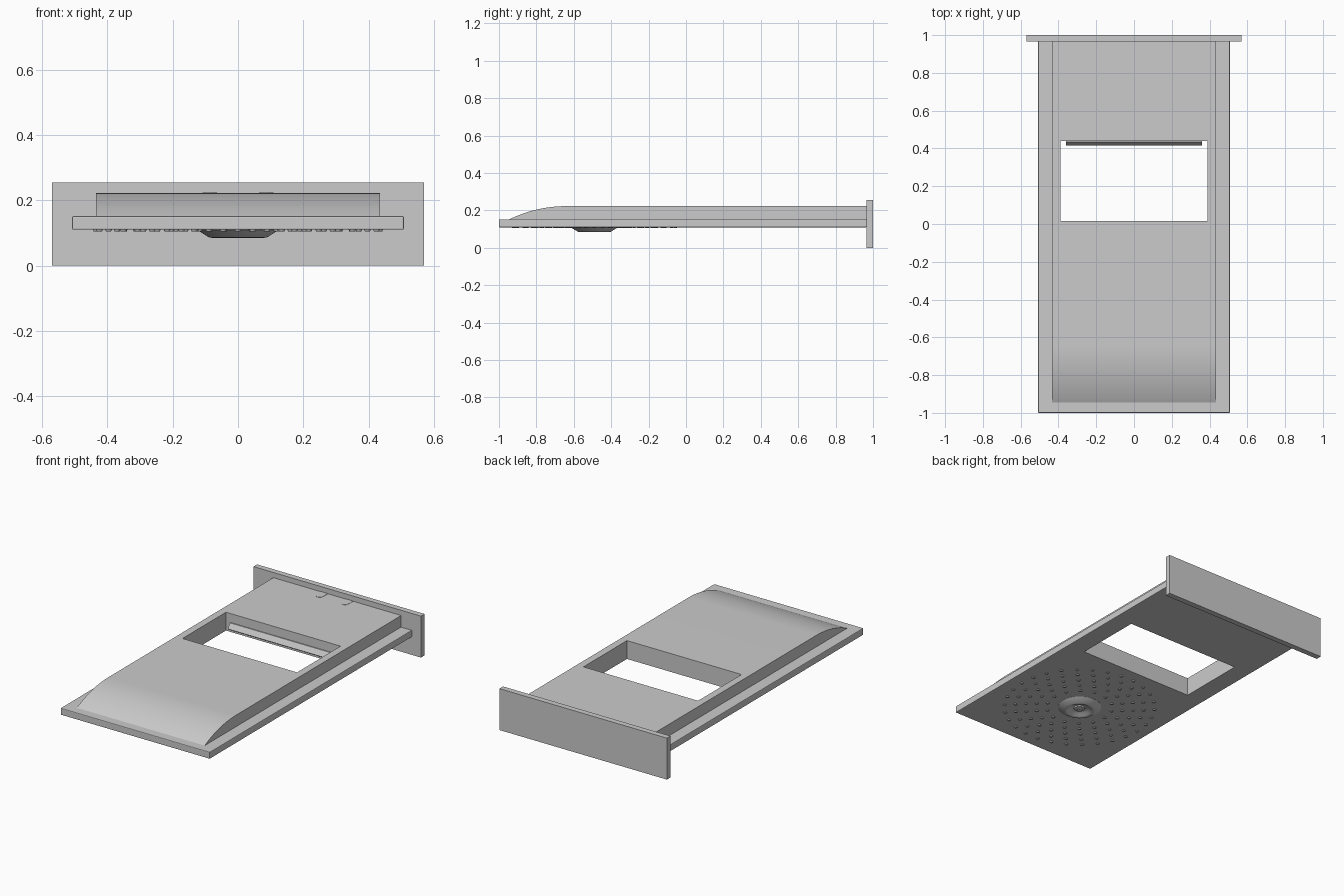
import bpy, bmesh, math

if "Cube" in bpy.data.objects:
    bpy.data.objects.remove(bpy.data.objects["Cube"])

def make_object(name, bm, smooth=False):
    bmesh.ops.recalc_face_normals(bm, faces=bm.faces[:])
    mesh = bpy.data.meshes.new(name)
    bm.to_mesh(mesh)
    bm.free()
    obj = bpy.data.objects.new(name, mesh)
    bpy.context.collection.objects.link(obj)
    bpy.ops.object.select_all(action='DESELECT')
    bpy.context.view_layer.objects.active = obj
    obj.select_set(True)
    if smooth:
        bpy.ops.object.shade_smooth_by_angle(angle=math.radians(30))
    return obj

def prism(name, profile, half_width, smooth=False):
    """Extrude a (y, z) profile across x."""
    bm = bmesh.new()
    face = bm.faces.new([bm.verts.new((-half_width, y, z)) for y, z in profile])
    ext = bmesh.ops.extrude_face_region(bm, geom=[face])
    verts = [g for g in ext['geom'] if isinstance(g, bmesh.types.BMVert)]
    bmesh.ops.translate(bm, verts=verts, vec=(2 * half_width, 0, 0))
    return make_object(name, bm, smooth)

def box(name, half_width, y0, y1, z0, z1):
    return prism(name, [(y0, z0), (y1, z0), (y1, z1), (y0, z1)], half_width)

def apply_modifier(obj, kind, **settings):
    mod = obj.modifiers.new(kind, kind)
    for key, value in settings.items():
        setattr(mod, key, value)
    bpy.ops.object.select_all(action='DESELECT')
    bpy.context.view_layer.objects.active = obj
    obj.select_set(True)
    bpy.ops.object.modifier_apply(modifier=mod.name)

# Wall plate at the back
box("wall_plate", 0.57, 0.965, 1.0, 0.0, 0.255)

# Thin lower slab with softened edges
slab = box("spray_slab", 0.508, -1.0, 0.967, 0.11, 0.152)
apply_modifier(slab, 'BEVEL', width=0.004, segments=2)

# Raised hood, its front sloping down in an arc
HOOD_TOP, ARC_START, ARC_END = 0.223, -0.95, -0.64
run, rise = ARC_END - ARC_START, HOOD_TOP - 0.15
radius = (run ** 2 + rise ** 2) / (2 * rise)
sweep = math.asin(run / radius)
profile = [(0.967, 0.15)]
for i in range(17):
    a = sweep * (1 - i / 16)
    profile.append((ARC_END - radius * math.sin(a),
                    HOOD_TOP - radius * (1 - math.cos(a))))
profile.append((0.967, HOOD_TOP))
hood = prism("hood", profile, 0.435, smooth=True)

# Rectangular waterfall window through hood and slab
cutter = box("window_cutter", 0.39, 0.017, 0.44, 0.0, 0.4)
cutter.hide_render = True
for part in (slab, hood):
    apply_modifier(part, 'BOOLEAN', operation='DIFFERENCE', object=cutter, solver='EXACT')
bpy.data.objects.remove(cutter)

# Sloping spout lip on the window's back wall
prism("waterfall_lip", [(0.442, 0.168), (0.434, 0.168), (0.416, 0.137),
                        (0.422, 0.132), (0.442, 0.155)], 0.36)

# Central spray boss: lathed cone with a dished face and button
CY = -0.49
bm = bmesh.new()
section = [(0.0, 0.112), (0.125, 0.112), (0.125, 0.109), (0.088, 0.086), (0.078, 0.085),
           (0.070, 0.088), (0.052, 0.099), (0.036, 0.104), (0.032, 0.104),
           (0.030, 0.097), (0.016, 0.096), (0.014, 0.100), (0.0, 0.100)]
verts = [bm.verts.new((r, CY, z)) for r, z in section]
edges = [bm.edges.new(pair) for pair in zip(verts, verts[1:])]
bmesh.ops.spin(bm, geom=verts + edges, cent=(0, CY, 0), axis=(0, 0, 1),
               angle=2 * math.pi, steps=48)
bmesh.ops.remove_doubles(bm, verts=bm.verts[:], dist=0.0001)
make_object("spray_boss", bm, smooth=True)

# Rings of small nozzles around the boss
bm = bmesh.new()
for ring, count in enumerate((14, 18, 22, 26, 30)):
    r = 0.19 + ring * 0.061
    for i in range(count):
        a = 2 * math.pi * (i + 0.5 * (ring % 2)) / count
        made = bmesh.ops.create_cone(bm, cap_ends=True, segments=12, radius1=0.008,
                                     radius2=0.011, depth=0.007)
        bmesh.ops.translate(bm, verts=made['verts'],
                            vec=(r * math.cos(a), CY + r * math.sin(a), 0.1085))
make_object("nozzles", bm, smooth=True)

# Two round-ended inlet tabs, almost flush with the hood top
for side, name in ((-1, "inlet_tab_left"), (1, "inlet_tab_right")):
    bm = bmesh.new()
    cx, r = side * 0.086, 0.022
    outline = [(cx + r, 0.966), (cx - r, 0.966)]
    for i in range(13):
        a = math.pi * (1 + i / 12)
        outline.append((cx + r * math.cos(a), 0.918 + r * math.sin(a)))
    face = bm.faces.new([bm.verts.new((x, y, 0.2)) for x, y in outline])
    ext = bmesh.ops.extrude_face_region(bm, geom=[face])
    top = [g for g in ext['geom'] if isinstance(g, bmesh.types.BMVert)]
    bmesh.ops.translate(bm, verts=top, vec=(0, 0, 0.0245))
    make_object(name, bm)
